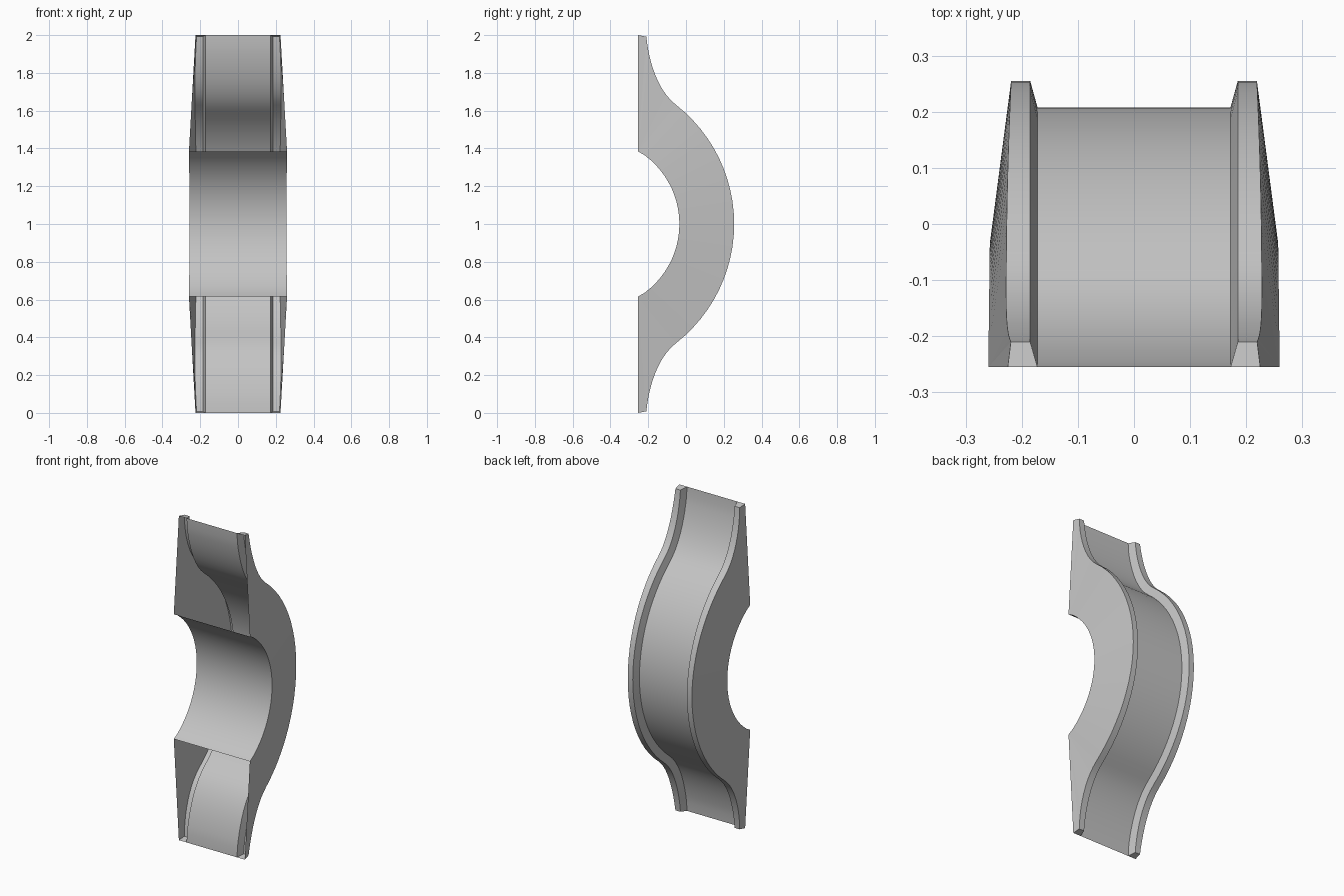
import bpy, bmesh
from math import sin, cos, radians, pi
from mathutils import Vector

cube = bpy.data.objects.get("Cube")
if cube:
    bpy.data.objects.remove(cube)

grey = bpy.data.materials.new("plain_grey")
grey.use_nodes = True
grey.diffuse_color = (0.55, 0.55, 0.55, 1)
grey.node_tree.nodes["Principled BSDF"].inputs["Base Color"].default_value = grey.diffuse_color

FRONT = -0.255        # open front plane
DEPTH = 0.047         # channel depth below the rims
ARC, BORE = radians(52), radians(58.4)
STEPS, FLARE = 24, 10


def arc(centre, radius, sweep):
    """Circular profile in (y, z), bottom to top, bulging to the back."""
    angles = [sweep * (2 * i / STEPS - 1) for i in range(STEPS + 1)]
    return [Vector((centre + radius * cos(a), 1 + radius * sin(a))) for a in angles]


def flare(start):
    """Curve leading from the top of the outer arc to the upper end."""
    b, c, d = Vector((-0.15, 1.705)), Vector((-0.197, 1.86)), Vector((-0.21, 1.992))
    ts = [i / FLARE for i in range(1, FLARE + 1)]
    return [start * (1 - t) ** 3 + b * 3 * t * (1 - t) ** 2 + c * 3 * t * t * (1 - t) + d * t ** 3
            for t in ts]


def flip(points):
    return [Vector((p.x, 2 - p.y)) for p in reversed(points)]


def inset(points, depth):
    """Offset a profile inward along its normals."""
    result = []
    for i, p in enumerate(points):
        t = (points[min(i + 1, len(points) - 1)] - points[max(i - 1, 0)]).normalized()
        result.append(p + Vector((-t.y, t.x)) * depth)
    return result


def at_x(points, x):
    return [Vector((x, p.x, p.y)) for p in points]


def sheet(name, rows):
    """Skin a surface across neighbouring rows of points."""
    bm = bmesh.new()
    grid = [[bm.verts.new(p) for p in row] for row in rows]
    for a, b in zip(grid, grid[1:]):
        for i in range(len(a) - 1):
            bm.faces.new((a[i], a[i + 1], b[i + 1], b[i]))
    bmesh.ops.remove_doubles(bm, verts=bm.verts, dist=1e-5)
    bmesh.ops.recalc_face_normals(bm, faces=bm.faces)
    mesh = bpy.data.meshes.new(name)
    bm.to_mesh(mesh)
    bm.free()
    obj = bpy.data.objects.new(name, mesh)
    bpy.context.collection.objects.link(obj)
    mesh.materials.append(grey)
    bpy.ops.object.select_all(action="DESELECT")
    obj.select_set(True)
    bpy.context.view_layer.objects.active = obj
    bpy.ops.object.shade_smooth_by_angle(angle=radians(30))


# Profiles shared by the parts
outer_arc = arc(-0.545, 0.8, ARC)
end_flare = flare(outer_arc[-1])
rim = flip(end_flare) + outer_arc + end_flare
floor = inset(rim, DEPTH)
floor[0], floor[-1] = Vector((FRONT, 0)), Vector((FRONT, 2))
bore = arc(-0.487, 0.452, BORE)
bore[0].x = bore[-1].x = FRONT

# Inner bore and channel floor
sheet("bore_surface", [[Vector((s * (0.257 - 0.012 * min(p.x + 0.035, 0)), p.x, p.y)) for p in bore]
                       for s in (-1, 1)])
sheet("channel_floor", [at_x(floor, -0.172), at_x(floor, 0.172)])

for side, s in (("left", 1), ("right", -1)):
    # Drafted channel wall and flat rim
    rim_in = at_x(rim, s * 0.185)
    rim_out = [Vector((s * (0.219 + 0.009 * sin(pi * (p.y - 1) ** 2)), p.x, p.y)) for p in rim]
    sheet(side + "_channel_wall", [at_x(floor, s * 0.172), rim_in])
    sheet(side + "_rim", [rim_in, rim_out])

    # Side wall running from the bore edge out to the rim
    edge = [Vector((s * (0.257 - 0.012 * min(p.x + 0.035, 0)), p.x, p.y)) for p in bore]
    corners = [Vector((s * 0.225, FRONT, z)) for z in (0, 2)]
    bm_outer = [corners[0]] + rim_out + [corners[1]]
    bm_inner = [edge[0]] * (FLARE + 1) + edge + [edge[-1]] * (FLARE + 1)
    bm = bmesh.new()
    a = [bm.verts.new(p) for p in bm_outer]
    e = [bm.verts.new(p) for p in edge]
    for i in range(len(a) - 1):
        j = min(max(i - FLARE - 1, 0), STEPS)
        k = min(max(i - FLARE, 0), STEPS)
        bm.faces.new((a[i], a[i + 1], e[j]) if j == k else (a[i], a[i + 1], e[k], e[j]))
    bmesh.ops.recalc_face_normals(bm, faces=bm.faces)
    if sum(f.normal.x for f in bm.faces) * s < 0:
        bmesh.ops.reverse_faces(bm, faces=bm.faces)
    mesh = bpy.data.meshes.new(side + "_side_wall")
    bm.to_mesh(mesh)
    bm.free()
    mesh.materials.append(grey)
    wall = bpy.data.objects.new(side + "_side_wall", mesh)
    bpy.context.collection.objects.link(wall)

    # Small caps closing the rim ends
    for label, n, corner in (("lower", 0, corners[0]), ("upper", -1, corners[1])):
        sheet(f"{side}_{label}_end_cap", [[at_x(floor, s * 0.172)[n], corner],
                                          [rim_in[n], rim_out[n]]])
